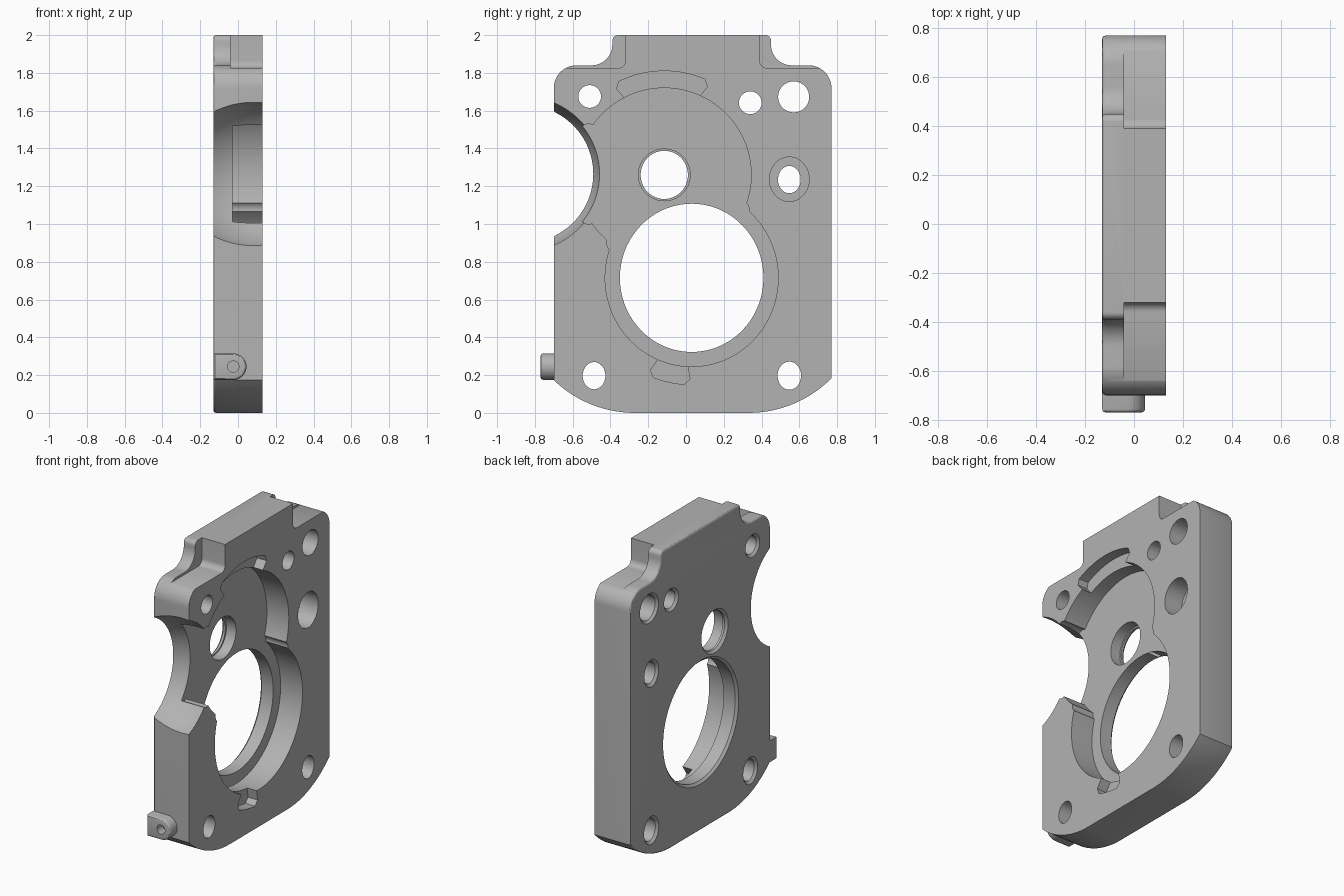
import bpy, bmesh
from math import sin, cos, radians

cube = bpy.data.objects.get("Cube")
if cube:
    bpy.data.objects.remove(cube, do_unlink=True)

grey = bpy.data.materials.new("machined_grey")
grey.use_nodes = True
grey.diffuse_color = (0.45, 0.45, 0.45, 1)
grey.node_tree.nodes["Principled BSDF"].inputs["Base Color"].default_value = (0.45, 0.45, 0.45, 1)

BACK, FACE, FLOOR, OUT = -0.13, 0.13, -0.03, 0.2


def arc(cy, cz, r, a0, a1, n=14):
    """Points along an arc in the (y, z) plane, angles in degrees."""
    angles = [radians(a0 + (a1 - a0) * i / n) for i in range(n + 1)]
    return [(cy + r * cos(a), cz + r * sin(a)) for a in angles]


def loft(name, sections, bevel_side=None, bevel=0.014):
    """Solid through matching rings of 3D points, with optional rounded end edges."""
    bm = bmesh.new()
    rings = [[bm.verts.new(p) for p in ring] for ring in sections]
    n = len(rings[0])
    for a, b in zip(rings, rings[1:]):
        for i in range(n):
            j = (i + 1) % n
            bm.faces.new((a[i], a[j], b[j], b[i]))
    first = bm.faces.new(rings[0])
    bm.faces.new(rings[-1])
    bmesh.ops.recalc_face_normals(bm, faces=bm.faces)
    if bevel_side:
        bmesh.ops.bevel(bm, geom=list(first.edges), offset=bevel, segments=3,
                        profile=0.5, affect='EDGES')
    mesh = bpy.data.meshes.new(name)
    bm.to_mesh(mesh)
    bm.free()
    mesh.materials.append(grey)
    obj = bpy.data.objects.new(name, mesh)
    bpy.context.collection.objects.link(obj)
    return obj


def prism(name, pts, x0, x1, **kw):
    return loft(name, [[(x, y, z) for y, z in pts] for x in (x0, x1)], **kw)


def turned(name, cy, cz, rings, stretch=1.0, n=72):
    """Stack of circles along x, each ring given as (x, radius)."""
    turns = [radians(360 * i / n) for i in range(n)]
    return loft(name, [[(x, cy + r * cos(a), cz + r * stretch * sin(a)) for a in turns]
                       for x, r in rings])


def combine(target, tool, operation='DIFFERENCE'):
    mod = target.modifiers.new("boolean", 'BOOLEAN')
    mod.operation = operation
    mod.solver = 'EXACT'
    mod.object = tool
    bpy.context.view_layer.objects.active = target
    bpy.ops.object.modifier_apply(modifier=mod.name)
    bpy.data.objects.remove(tool, do_unlink=True)


# Plate outline with rounded shoulders and top tab
outline = (arc(0.33, 0.62, 0.62, -90, -44.8)
           + arc(0.65, 1.72, 0.12, 0, 90)
           + arc(0.56, 1.95, 0.11, 270, 180)
           + arc(0.42, 1.97, 0.03, 0, 90, 6)
           + arc(-0.36, 1.97, 0.03, 90, 180, 6)
           + arc(-0.50, 1.95, 0.11, 0, -90)
           + arc(-0.58, 1.72, 0.12, 90, 180)
           + arc(-0.27, 0.62, 0.62, 226.1, 270))
plate = prism("housing_plate", outline, BACK, FACE, bevel_side=True)

# Stepped shoulders beside the narrower front tab
for side, edge in ((-1, -0.32), (1, 0.39)):
    corner = arc(0, 1.865, 0.04, 180, 270, 8)
    pts = [(edge, 2.1)] + [(edge + side * (0.04 + y), z) for y, z in corner]
    pts += [(edge + side * 0.6, 1.825), (edge + side * 0.6, 2.1)]
    combine(plate, prism("shoulder_cut", pts, -0.04, OUT))

# Barrel-shaped bite in the front edge
steps = [-0.16 + 0.36 * i / 14 for i in range(15)]
combine(plate, turned("bite_cut", -0.855, 1.265,
                      [(x, 0.41 - 1.04 * (x - 0.08) ** 2) for x in steps], n=128))

# Two overlapping round pockets, with blunted tips where walls meet
UPPER, LOWER = (-0.115, 1.26), (0.03, 0.715)
for (y, z), r, stretch in ((UPPER, 0.46, 1), (LOWER, 0.458, 1.025)):
    combine(plate, turned("pocket_cut", y, z, [(FLOOR, r), (OUT, r)], stretch, 128))
for y, z in ((-0.515, 1.05), (-0.515, 1.48), (-0.37, 0.90), (0.285, 1.075)):
    combine(plate, turned("tip_cut", y, z, [(FLOOR, 0.05), (OUT, 0.05)], n=32))

# Shallow curved recesses at the pocket rims
for (y, z), r, a0, a1 in ((UPPER, 0.55, 64, 119), (LOWER, 0.565, -114, -91)):
    pts = (arc(y, z, 0.42, a0 + 3, a1 - 3) + arc(y, z, r - 0.03, a1, a1, 1)[:1]
           + arc(y, z, r, a1 - 3, a0 + 3) + arc(y, z, r - 0.03, a0, a0, 1)[:1])
    combine(plate, prism("recess_cut", pts, 0.06, OUT))

# Through holes with a chamfer on the back: (y, z, radius, vertical stretch)
holes = [(*LOWER, 0.38, 1.033), (*UPPER, 0.125, 1.02),
         (-0.51, 1.675, 0.06, 1), (0.34, 1.642, 0.06, 1), (0.57, 1.673, 0.082, 1),
         (-0.487, 0.197, 0.06, 1.2), (0.547, 0.197, 0.062, 1.2), (0.547, 1.235, 0.06, 1.2)]
for y, z, r, stretch in holes:
    rings = [(-0.15, r + 0.035), (-0.115, r), (OUT, r)]
    combine(plate, turned("hole_cut", y, z, rings, stretch))

# Counterbores
combine(plate, turned("bore_cut", *UPPER, [(-0.10, 0.137), (OUT, 0.137)]))
combine(plate, turned("bore_cut", 0.547, 1.237, [(0.0, 0.105), (OUT, 0.105)], 1.12))

# Small drilled lug on the front edge
shape = [(BACK, 0.315), (BACK, 0.175)] + arc(-0.025, 0.245, 0.07, -90, 90, 20)
lug = loft("front_lug", [[(x, y, z) for x, z in shape] for y in (-0.77, -0.62)],
           bevel_side=True)
drill = arc(-0.025, 0.245, 0.03, 0, 345, 23)
combine(lug, loft("drill_cut", [[(x, y, z) for x, z in drill] for y in (-0.8, -0.71)]))

# Smooth curved walls, keep machined edges sharp
bpy.ops.object.select_all(action='DESELECT')
for obj in (plate, lug):
    obj.select_set(True)
bpy.context.view_layer.objects.active = plate
bpy.ops.object.shade_smooth_by_angle(angle=radians(30))
